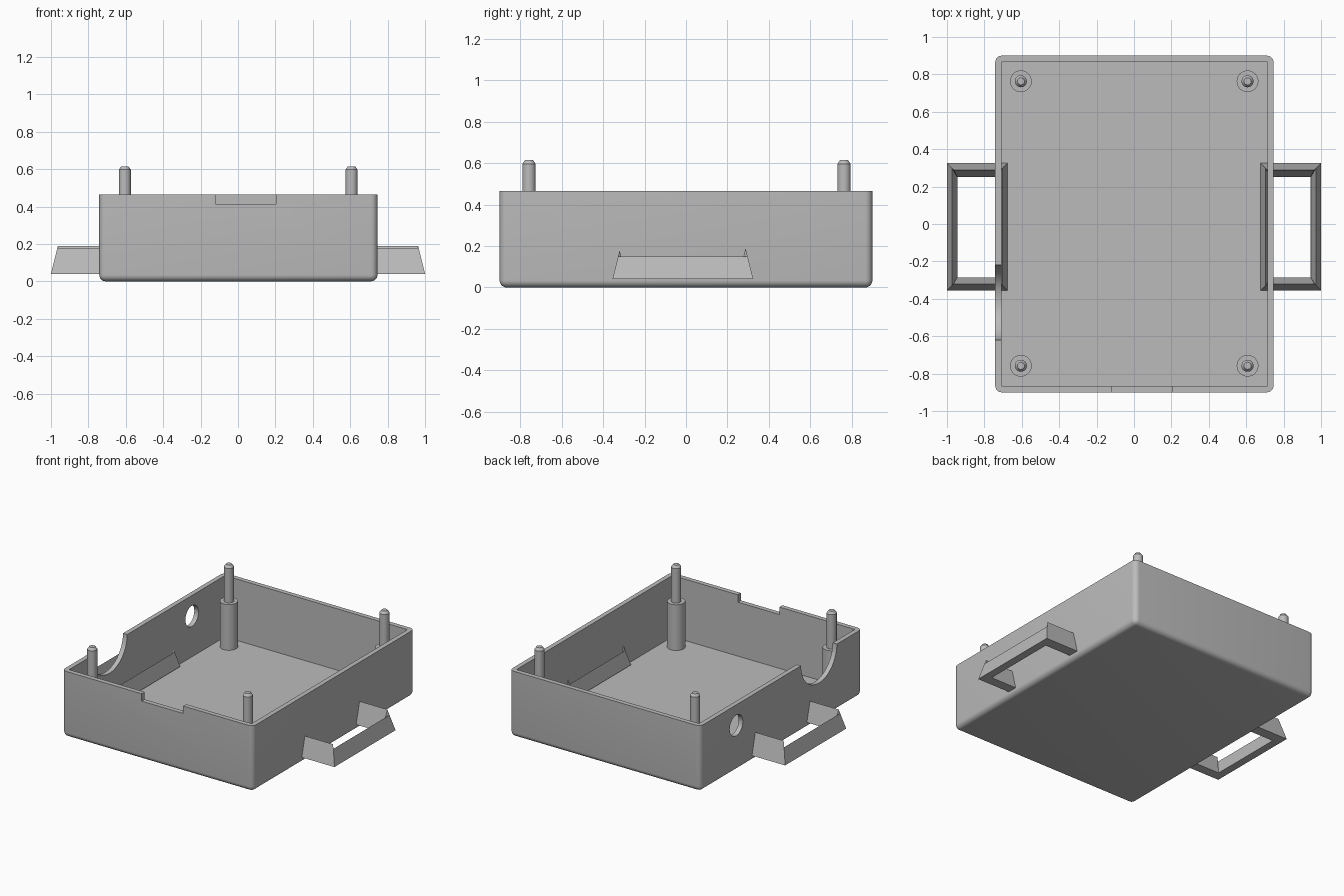
import bpy
import bmesh
import math
from mathutils import Vector

if "Cube" in bpy.data.objects:
    bpy.data.objects.remove(bpy.data.objects["Cube"], do_unlink=True)

grey = bpy.data.materials.new("plain grey")
GREY = (0.5, 0.5, 0.5, 1)
grey.diffuse_color = GREY
grey.use_nodes = True
grey.node_tree.nodes["Principled BSDF"].inputs["Base Color"].default_value = GREY


def add_object(name, bm):
    """Turn a bmesh into a grey object."""
    bmesh.ops.recalc_face_normals(bm, faces=bm.faces)
    mesh = bpy.data.meshes.new(name)
    bm.to_mesh(mesh)
    bm.free()
    mesh.materials.append(grey)
    obj = bpy.data.objects.new(name, mesh)
    bpy.context.collection.objects.link(obj)
    return obj


def activate(obj):
    bpy.ops.object.select_all(action='DESELECT')
    obj.select_set(True)
    bpy.context.view_layer.objects.active = obj


def smooth(obj):
    activate(obj)
    bpy.ops.object.shade_smooth_by_angle(angle=math.radians(30))


def block(name, low, high, radius=0):
    """Box between two corners; a radius rounds all but the top edges."""
    bm = bmesh.new()
    bmesh.ops.create_cube(bm, size=1)
    low, high = Vector(low), Vector(high)
    for v in bm.verts:
        v.co = (low + high) / 2 + v.co * (high - low)
    if radius:
        edges = [e for e in bm.edges if any(v.co.z < high.z - 0.01 for v in e.verts)]
        bmesh.ops.bevel(bm, geom=edges, offset=radius, segments=6, profile=0.5,
                        affect='EDGES')
    return add_object(name, bm)


def cross_drill(name, x, y, z, radius):
    """Cylinder along x, used to cut a side wall."""
    bpy.ops.mesh.primitive_cylinder_add(vertices=64, radius=radius, depth=0.2,
                                        location=(x, y, z),
                                        rotation=(0, math.pi / 2, 0))
    obj = bpy.context.object
    obj.name = name
    return obj


def cut(target, cutter):
    cutter.hide_render = True
    mod = target.modifiers.new("cut", 'BOOLEAN')
    mod.operation = 'DIFFERENCE'
    mod.solver = 'EXACT'
    mod.object = cutter
    activate(target)
    bpy.ops.object.modifier_apply(modifier=mod.name)
    bpy.data.objects.remove(cutter, do_unlink=True)


def lathe(name, profile, x, y, steps=40):
    """Closed solid of revolution from (radius, height) points."""
    bm = bmesh.new()
    rings = []
    for r, z in profile:
        angles = [2 * math.pi * i / steps for i in range(steps)]
        rings.append([bm.verts.new((x + r * math.cos(a), y + r * math.sin(a), z))
                      for a in angles])
    for a, b in zip(rings, rings[1:]):
        for i in range(steps):
            j = (i + 1) % steps
            bm.faces.new((a[i], a[j], b[j], b[i]))
    bm.faces.new(rings[0])
    bm.faces.new(rings[-1])
    smooth(add_object(name, bm))


# Open tray with rounded outer edges
TOP, WALL, FLOOR = 0.465, 0.033, 0.033
tray = block("tray", (-0.742, -0.9, 0), (0.746, 0.9, TOP), 0.035)
cut(tray, block("cavity", (-0.742 + WALL, -0.9 + WALL, FLOOR),
                (0.746 - WALL, 0.9 - WALL, TOP + 0.2)))

# Front notch, round side hole and half-round side opening
cut(tray, block("notch", (-0.12, -1, 0.413), (0.203, -0.85, TOP + 0.1)))
cut(tray, cross_drill("hole", -0.73, 0.5, 0.32, 0.073))
cut(tray, cross_drill("opening", -0.73, -0.42, TOP + 0.002, 0.2))
smooth(tray)

# Corner posts with chamfered pins
POST = [(0.058, 0.02), (0.058, 0.355), (0.032, 0.355), (0.032, 0.597), (0.019, 0.615)]
for side, x in (("right", -0.605), ("left", 0.607)):
    for end, y in (("front", -0.758), ("back", 0.763)):
        lathe(f"{end}_{side}_post", POST, x, y)

# Handles: a rectangular ring of four ridged bars with mitred corners
BASE, SLOPE = 0.04, 4.0
X0, X1, Y0, Y1 = 0.677, 1.0, -0.355, 0.325
IX0, IX1, IY0, IY1 = 0.729, 0.945, -0.286, 0.25


def ridged_bar(bm, outer, inner, inward, sign):
    """Triangular bar between an outer and an inner base edge."""
    o = [Vector((*p, BASE)) for p in outer]
    i = [Vector((*p, BASE)) for p in inner]
    inward = Vector((*inward, 0))
    half = (i[0] - o[0]).dot(inward) / 2
    along = (o[1] - o[0]).normalized()
    up = Vector((0, 0, half * SLOPE))
    ridge = [o[0] + half * (inward + along) + up, o[1] + half * (inward - along) + up]
    a, b, c, d, e, f = [bm.verts.new((sign * p.x, p.y, p.z)) for p in o + i + ridge]
    for face in ((a, b, d, c), (a, b, f, e), (c, d, f, e), (a, c, e), (b, d, f)):
        bm.faces.new(face)


for side, sign in (("left", 1), ("right", -1)):
    ring = bmesh.new()
    corners = [(X0, Y0), (X1, Y0), (X1, Y1), (X0, Y1)]
    inners = [(IX0, IY0), (IX1, IY0), (IX1, IY1), (IX0, IY1)]
    for k, inward in enumerate(((0, 1), (-1, 0), (0, -1), (1, 0))):
        n = (k + 1) % 4
        ridged_bar(ring, (corners[k], corners[n]), (inners[k], inners[n]), inward, sign)
    add_object(f"{side}_handle", ring)
